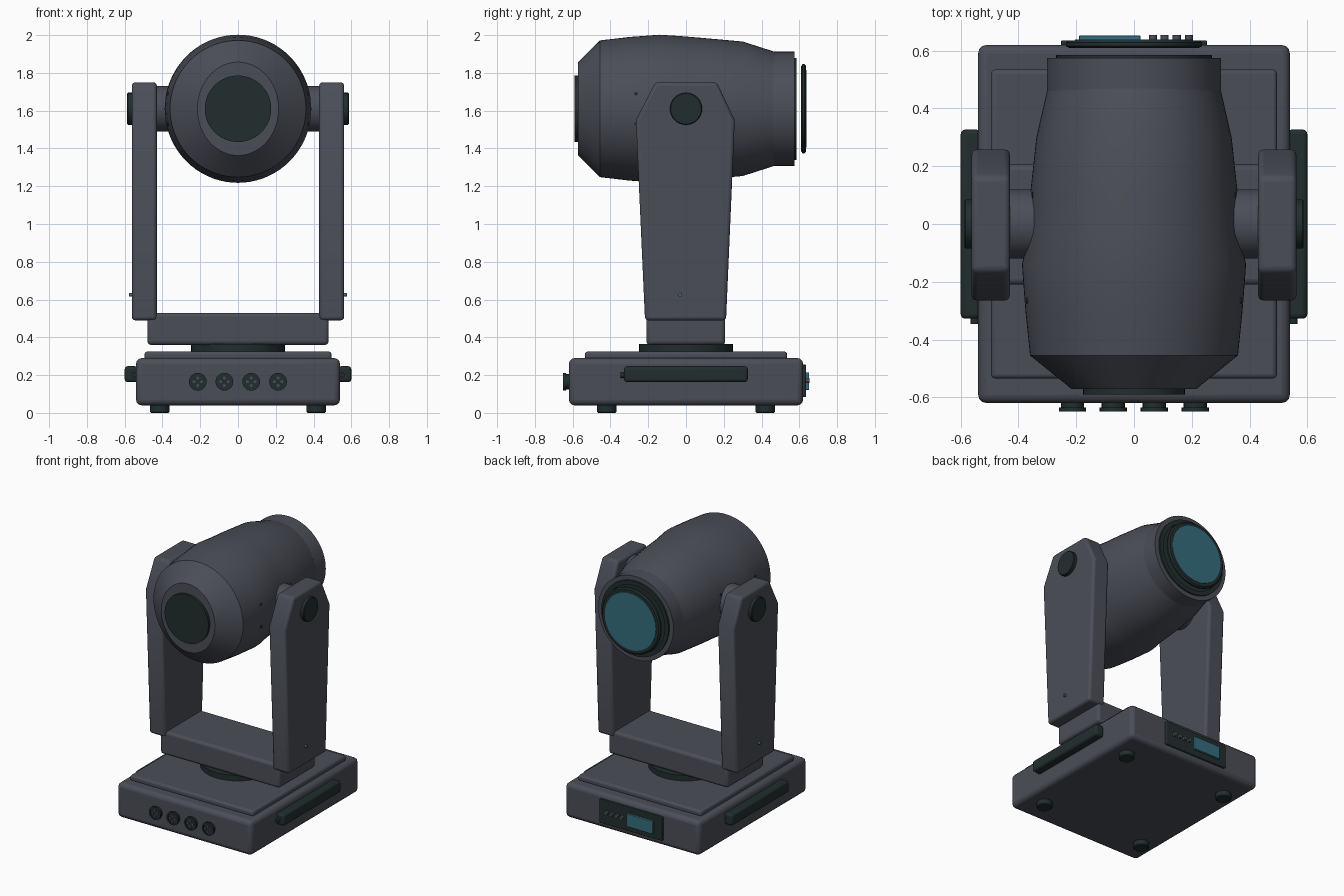
import bpy, bmesh, math
from mathutils import Matrix, Vector

if "Cube" in bpy.data.objects:
    bpy.data.objects.remove(bpy.data.objects["Cube"])


def material(name, rgb):
    m = bpy.data.materials.new(name)
    m.diffuse_color = (*rgb, 1)
    m.use_nodes = True
    m.node_tree.nodes["Principled BSDF"].inputs["Base Color"].default_value = m.diffuse_color
    return m


GREY = material("slate grey", (0.07, 0.076, 0.096))
DARK = material("dark green black", (0.016, 0.027, 0.027))
TEAL = material("teal glass", (0.036, 0.155, 0.205))


def finish(name, bm, mat, bevel=0.0, segments=3):
    bmesh.ops.recalc_face_normals(bm, faces=bm.faces)
    me = bpy.data.meshes.new(name)
    bm.to_mesh(me)
    bm.free()
    me.materials.append(mat)
    ob = bpy.data.objects.new(name, me)
    bpy.context.collection.objects.link(ob)
    if bevel:
        mod = ob.modifiers.new("bevel", 'BEVEL')
        mod.width = bevel
        mod.segments = segments
        mod.limit_method = 'ANGLE'
    bpy.ops.object.select_all(action='DESELECT')
    ob.select_set(True)
    bpy.context.view_layer.objects.active = ob
    bpy.ops.object.shade_smooth_by_angle(angle=math.radians(32))
    return ob


def box(name, lo, hi, mat, bevel=0.0):
    lo, hi = Vector(lo), Vector(hi)
    bm = bmesh.new()
    bmesh.ops.create_cube(bm, size=1)
    bmesh.ops.scale(bm, vec=hi - lo, verts=bm.verts)
    bmesh.ops.translate(bm, vec=(lo + hi) / 2, verts=bm.verts)
    return finish(name, bm, mat, bevel)


def lathe(name, rings, centre, axis, mat, n=48, closed=False):
    """Loft of elliptical rings (position along axis, radius a, radius b)."""
    bm = bmesh.new()
    loops = []
    for ring in rings:
        t, a, b = ring if len(ring) == 3 else (ring[0], ring[1], ring[1])
        loop = []
        for i in range(n):
            ang = 2 * math.pi * i / n
            u, v = a * math.cos(ang), b * math.sin(ang)
            p = {'x': (t, u, v), 'y': (u, t, v), 'z': (u, v, t)}[axis]
            loop.append(bm.verts.new(Vector(p) + Vector(centre)))
        loops.append(loop)
    pairs = list(zip(loops, loops[1:]))
    if closed:
        pairs.append((loops[-1], loops[0]))
    for p, q in pairs:
        for i in range(n):
            j = (i + 1) % n
            bm.faces.new((p[i], p[j], q[j], q[i]))
    if not closed:
        bm.faces.new(loops[0])
        bm.faces.new(loops[-1])
    return finish(name, bm, mat)


def disc(name, a, b, r, centre, axis, mat, n=32, c=0.0):
    """Cylinder with chamfer c at both ends."""
    rings = [(a, r - c), (a + c, r), (b - c, r), (b, r - c)] if c else [(a, r), (b, r)]
    return lathe(name, rings, centre, axis, mat, n)


# Base, cover plate and feet
box("base", (-0.54, -0.62, 0.04), (0.54, 0.62, 0.29), GREY, 0.03)
box("base_cover", (-0.495, -0.535, 0.28), (0.495, 0.535, 0.325), GREY, 0.015)
for sx in (-1, 1):
    for sy in (-1, 1):
        disc("foot", 0, 0.045, 0.052, (sx * 0.415, sy * 0.42, 0), 'z', DARK, 24, 0.006)

# Turntable and yoke crossbar
disc("turntable", 0.32, 0.365, 0.248, (0, 0, 0), 'z', DARK, 48)
box("yoke_crossbar", (-0.48, -0.21, 0.36), (0.48, 0.207, 0.53), GREY, 0.02)

# Tapered yoke arm profile in y, z
ARM = [(-0.217, 0.49), (0.212, 0.49), (0.258, 1.55), (0.163, 1.75), (-0.163, 1.75), (-0.265, 1.55)]
for s in (-1, 1):
    bm = bmesh.new()
    face = bm.faces.new([bm.verts.new((s * 0.43, y, z)) for y, z in ARM])
    ext = bmesh.ops.extrude_face_region(bm, geom=[face])["geom"]
    bmesh.ops.translate(bm, vec=(s * 0.132, 0, 0),
                        verts=[v for v in ext if isinstance(v, bmesh.types.BMVert)])
    finish("yoke_arm", bm, GREY, 0.018)
    pivot = (0, 0, 1.61)
    lo, hi = sorted((s * 0.555, s * 0.587))
    disc("pivot_cap", lo, hi, 0.085, pivot, 'x', DARK, 32, 0.004)
    lo, hi = sorted((s * 0.32, s * 0.44))
    disc("pivot_hub", lo, hi, 0.12, pivot, 'x', GREY, 40)
    lo, hi = sorted((s * 0.555, s * 0.578))
    disc("indicator", lo, hi, 0.01, (0, -0.03, 0.625), 'x', TEAL, 12)
    # Carry handle on the base side
    lo, hi = sorted((s * 0.53, s * 0.6))
    box("side_handle", (lo, -0.328, 0.163), (hi, 0.327, 0.247), DARK, 0.016)
    disc("handle_pin", -0.347, -0.32, 0.014, (s * 0.552, 0, 0.2), 'y', DARK, 12)
    # Head screws
    for y, x in ((-0.265, 0.368), (0.1, 0.348)):
        for dz in (-0.08, 0.08):
            lo, hi = sorted((s * (x - 0.02), s * (x + 0.006)))
            disc("head_screw", lo, hi, 0.01, (0, y, 1.61 + dz), 'x', DARK, 12)

# Head shell, slightly waisted at the pivots
HEAD = (0, 0, 1.61)
lathe("head_shell", [(-0.572, 0.215, 0.247), (-0.455, 0.36, 0.362), (-0.3, 0.376, 0.38),
                     (-0.14, 0.388, 0.392), (-0.03, 0.366, 0.385), (0.1, 0.36, 0.374),
                     (0.3, 0.338, 0.356), (0.475, 0.298, 0.3)], HEAD, 'y', GREY, 72)
disc("rear_cap", -0.59, -0.56, 0.176, HEAD, 'y', DARK, 48)

# Front collar with recessed floor, rim and floating lens
lathe("front_collar", [(0.46, 0.302), (0.575, 0.302), (0.575, 0.265), (0.46, 0.265)],
      HEAD, 'y', GREY, 72, True)
lathe("collar_rim", [(0.53, 0.27), (0.586, 0.27), (0.586, 0.24), (0.53, 0.24)],
      HEAD, 'y', DARK, 64, True)
disc("collar_floor", 0.47, 0.55, 0.262, HEAD, 'y', DARK, 64)
lathe("lens_ring", [(0.61, 0.225), (0.616, 0.236), (0.628, 0.236), (0.636, 0.226),
                    (0.636, 0.195), (0.61, 0.195)], HEAD, 'y', DARK, 64, True)
disc("lens", 0.612, 0.639, 0.205, HEAD, 'y', TEAL, 64)

# Cable sockets on the front
for x in (-0.213, -0.072, 0.07, 0.212):
    c = (x, 0, 0.165)
    disc("socket_body", -0.64, -0.61, 0.04, c, 'y', DARK, 24)
    lathe("socket_flange", [(-0.636, 0.047), (-0.65, 0.047), (-0.65, 0.036), (-0.636, 0.036)],
          c, 'y', DARK, 24, True)
    disc("socket_face", -0.645, -0.635, 0.036, c, 'y', DARK, 24)
    for k in range(4):
        a = math.pi / 2 * k
        disc("socket_pin", -0.65, -0.64, 0.008,
             (x + 0.02 * math.cos(a), 0, 0.165 + 0.02 * math.sin(a)), 'y', GREY, 10)

# Control panel on the back
box("control_panel", (-0.253, 0.61, 0.083), (0.253, 0.636, 0.255), DARK, 0.005)
box("display", (-0.19, 0.63, 0.122), (0.022, 0.652, 0.215), TEAL, 0.002)
for x in (0.066, 0.106, 0.148, 0.19):
    disc("panel_button", 0.63, 0.654, 0.014, (x, 0, 0.172), 'y', GREY, 16)
